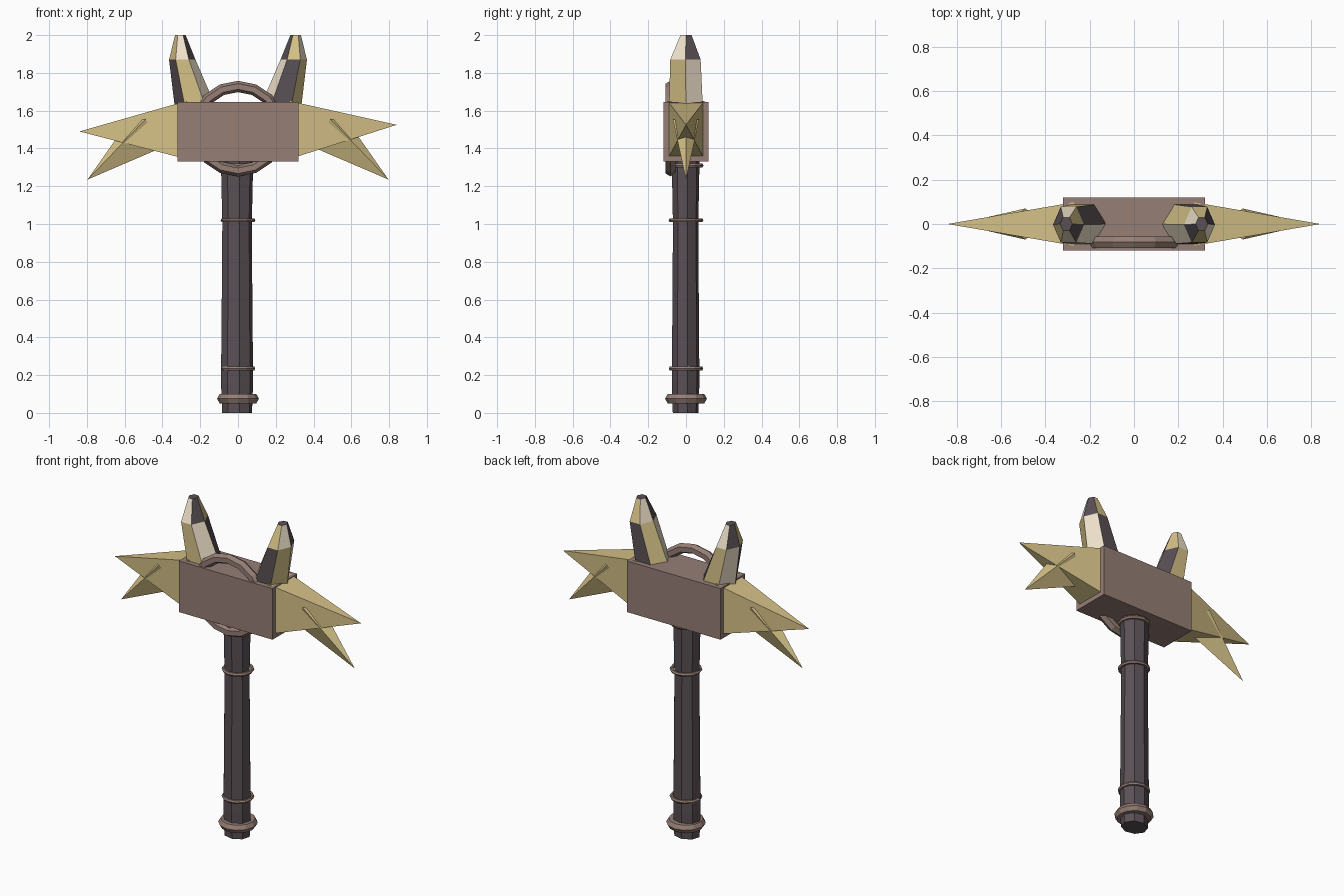
import bpy
import bmesh
import math
from mathutils import Vector

if "Cube" in bpy.data.objects:
    bpy.data.objects.remove(bpy.data.objects["Cube"])


def material(name, rgb):
    m = bpy.data.materials.new(name)
    m.diffuse_color = (*rgb, 1)
    m.use_nodes = True
    m.node_tree.nodes["Principled BSDF"].inputs["Base Color"].default_value = m.diffuse_color
    return m


DARK = material("dark_grip", (0.10, 0.08, 0.09))
BROWN = material("brown_metal", (0.30, 0.21, 0.18))
TAN = material("tan_bone", (0.66, 0.53, 0.24))
PALE = material("pale_bone", (0.87, 0.77, 0.60))


def loft(name, rings, mats, pick=None):
    """Skin a list of rings (a one-point ring is an apex) and cap the ends."""
    bm = bmesh.new()
    vs = [[bm.verts.new(p) for p in r] for r in rings]
    for j in range(len(vs) - 1):
        a, b = vs[j], vs[j + 1]
        n = len(a)
        for i in range(n):
            k = (i + 1) % n
            f = bm.faces.new((a[i], a[k], b[0]) if len(b) == 1 else (a[i], a[k], b[k], b[i]))
            if pick:
                f.material_index = pick(i, j)
    for r in (vs[0], vs[-1]):
        if len(r) > 2:
            bm.faces.new(r)
    bmesh.ops.recalc_face_normals(bm, faces=bm.faces)
    me = bpy.data.meshes.new(name)
    bm.to_mesh(me)
    bm.free()
    for m in mats:
        me.materials.append(m)
    ob = bpy.data.objects.new(name, me)
    bpy.context.collection.objects.link(ob)
    return ob


def ring(n, cx, cy, z, rx, ry, turn=0.0):
    return [(cx + rx * math.cos(turn + math.tau * i / n),
             cy + ry * math.sin(turn + math.tau * i / n), z) for i in range(n)]


def torus(name, loc, major, minor, seg, rot=(0, 0, 0)):
    bpy.ops.mesh.primitive_torus_add(location=loc, rotation=rot, major_radius=major,
                                     minor_radius=minor, major_segments=seg, minor_segments=6)
    ob = bpy.context.object
    ob.name = name
    ob.data.materials.append(BROWN)
    return ob


# Octagonal handle
loft("handle", [ring(8, -0.005, -0.002, z, r, r * 0.86, 0.15) for z, r in
                [(0, 0.08), (0.16, 0.086), (0.6, 0.082), (1.0, 0.079), (1.27, 0.085), (1.40, 0.085)]],
     [DARK])

# Bands around the handle
for name, z, major, minor in [("pommel_band", 0.075, 0.083, 0.028), ("lower_band", 0.235, 0.081, 0.011),
                              ("upper_band", 1.02, 0.081, 0.011), ("collar_band", 1.31, 0.081, 0.012)]:
    torus(name, (0, 0, z), major, minor, 12)

# Head block and the ring set into its front
bpy.ops.mesh.primitive_cube_add(size=1, location=(0, 0, 1.488))
head = bpy.context.object
head.name = "head_block"
head.scale = (0.64, 0.24, 0.315)
head.data.materials.append(BROWN)
torus("head_ring", (0, -0.082, 1.505), 0.223, 0.03, 16, (math.pi / 2, 0, 0))

for side, s, tip_z in [("left", -1, 1.49), ("right", 1, 1.525)]:
    # Main side spike, its root buried in the block
    base = [(s * 0.27, y, z) for y, z in [(-0.098, 1.343), (0.098, 1.343), (0.098, 1.652), (-0.098, 1.652)]]
    loft(side + "_spike", [base, [(s * 0.84, 0, tip_z)]], [TAN])

    # Lower barb: diamond-section pyramid through the spike
    tip = Vector((s * 0.797, 0, 1.235))
    mid = Vector((s * 0.49, 0, 1.555))
    ends = (Vector((s * 0.58, 0, 1.545)), Vector((s * 0.39, 0, 1.41)))
    barb = [ends[0], mid + Vector((0, 0.07, 0)), ends[1], mid + Vector((0, -0.07, 0))]
    loft(side + "_barb", [barb, [tip]], [TAN])

    # Six-sided horn with facets in three tones
    shift = 1 if s < 0 else 0
    loft(side + "_horn", [ring(6, s * 0.215, 0, 1.58, 0.115, 0.105),
                          ring(6, s * 0.295, -0.003, 1.87, 0.07, 0.093),
                          ring(6, s * 0.305, 0, 2.0, 0.028, 0.034)],
         [DARK, TAN, PALE], lambda i, j, k=shift: (i + j + k + 2) % 3)
